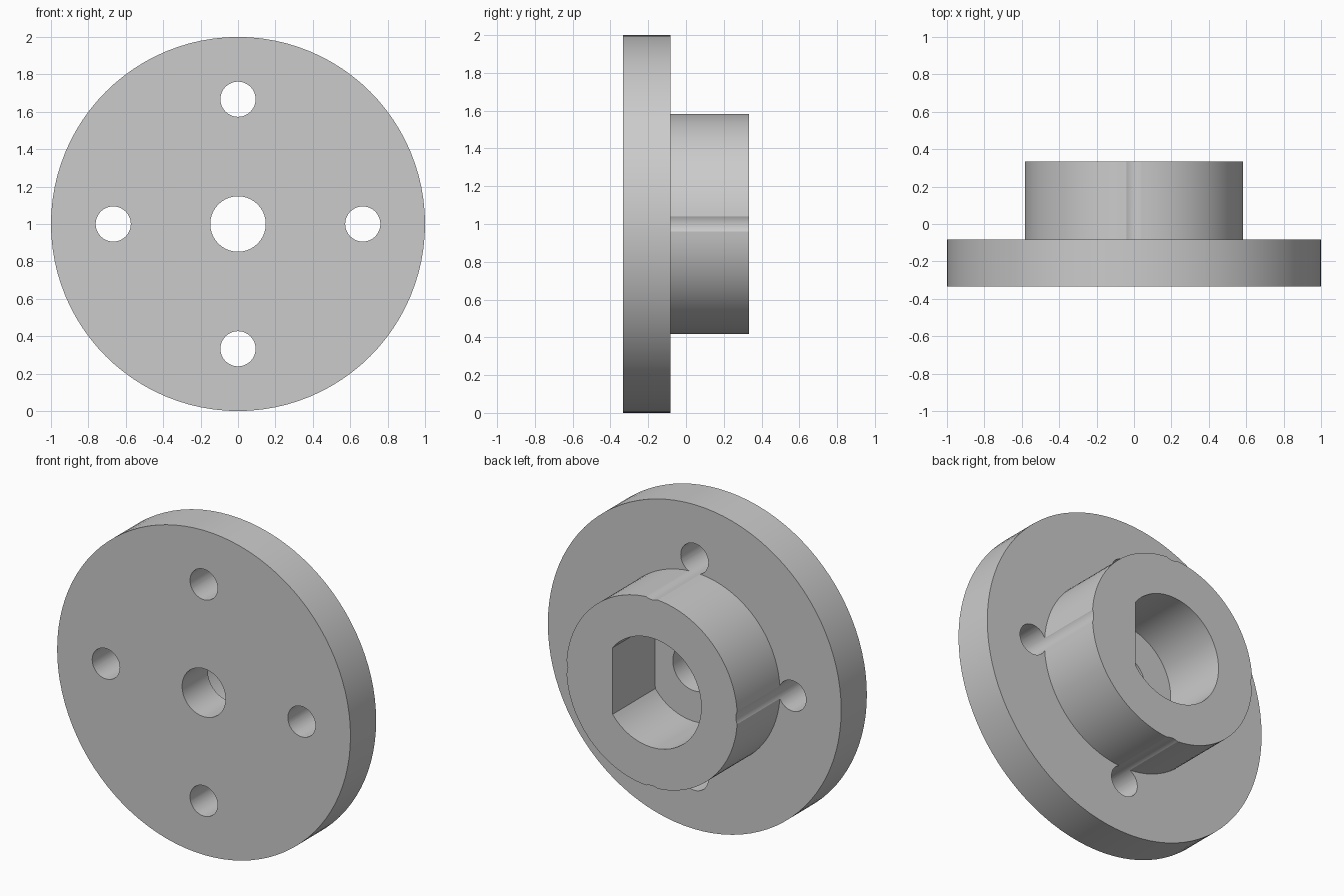
import bpy, bmesh
from math import pi, sin, cos, radians

if "Cube" in bpy.data.objects:
    bpy.data.objects.remove(bpy.data.objects["Cube"], do_unlink=True)

SIDES = 96
FRONT, STEP, BACK = -0.333, -0.083, 0.333   # depth planes along y
FLANGE_R, HUB_R, BORE_R, HOLE_R = 1.0, 0.583, 0.337, 0.148
FLAT_X = 0.268                              # flat side of the D-shaped bore
BOLT_R, BOLT_RING = 0.094, 0.667

grey = bpy.data.materials.new("plain_grey")
grey.use_nodes = True
colour = (0.6, 0.6, 0.6, 1)
grey.diffuse_color = colour
grey.node_tree.nodes["Principled BSDF"].inputs["Base Color"].default_value = colour


def lathe(name, profile):
    """Revolve a closed (radius, y) profile around the y axis."""
    bm = bmesh.new()
    rings = []
    for i in range(SIDES):
        a = 2 * pi * i / SIDES
        rings.append([bm.verts.new((r * cos(a), y, r * sin(a))) for r, y in profile])
    n = len(profile)
    for i, ring in enumerate(rings):
        nxt = rings[(i + 1) % SIDES]
        for j in range(n):
            k = (j + 1) % n
            bm.faces.new((ring[j], ring[k], nxt[k], nxt[j]))
    # Flatten the +x side of the bore wall
    for v in bm.verts:
        radius = (v.co.x ** 2 + v.co.z ** 2) ** 0.5
        if abs(radius - BORE_R) < 0.001 and v.co.x > FLAT_X:
            v.co.x = FLAT_X
    bmesh.ops.recalc_face_normals(bm, faces=bm.faces)
    mesh = bpy.data.meshes.new(name)
    bm.to_mesh(mesh)
    bm.free()
    obj = bpy.data.objects.new(name, mesh)
    bpy.context.collection.objects.link(obj)
    return obj


# Flange, hub, stepped bore and centre hole as one turned body
body = lathe("flanged_hub", [
    (HOLE_R, FRONT), (FLANGE_R, FRONT), (FLANGE_R, STEP), (HUB_R, STEP),
    (HUB_R, BACK), (BORE_R, BACK), (BORE_R, STEP), (HOLE_R, STEP)])
body.location.z = FLANGE_R
body.data.materials.append(grey)

# Four bolt holes, which also graze the hub wall
cutters = []
for i in range(4):
    a = i * pi / 2
    bpy.ops.mesh.primitive_cylinder_add(
        vertices=48, radius=BOLT_R, depth=1.2, rotation=(pi / 2, 0, 0),
        location=(BOLT_RING * cos(a), 0, FLANGE_R + BOLT_RING * sin(a)))
    cutter = bpy.context.object
    cutter.name = "bolt_hole_cutter"
    cutter.hide_render = True
    cutter.data.materials.append(grey)
    cutters.append(cutter)
    mod = body.modifiers.new("bolt_hole", "BOOLEAN")
    mod.operation = "DIFFERENCE"
    mod.solver = "EXACT"
    mod.object = cutter

bpy.ops.object.select_all(action="DESELECT")
body.select_set(True)
bpy.context.view_layer.objects.active = body
for mod in list(body.modifiers):
    bpy.ops.object.modifier_apply(modifier=mod.name)
for cutter in cutters:
    bpy.data.objects.remove(cutter, do_unlink=True)

bpy.ops.object.shade_smooth_by_angle(angle=radians(25))
